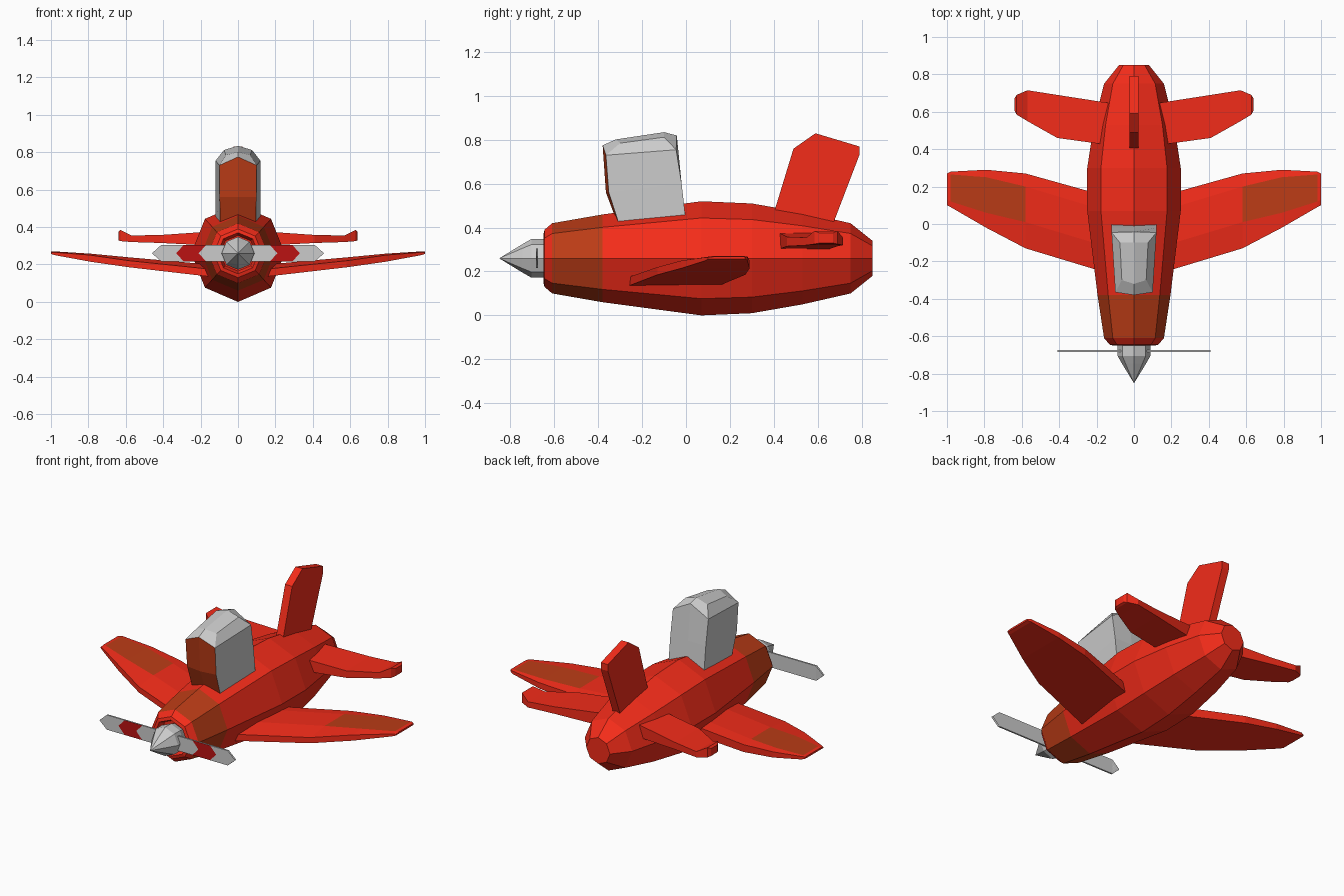
import bpy, bmesh, math

if "Cube" in bpy.data.objects:
    bpy.data.objects.remove(bpy.data.objects["Cube"])

CZ = 0.26  # height of the fuselage axis


def material(name, rgb):
    m = bpy.data.materials.new(name)
    m.diffuse_color = (*rgb, 1)
    m.use_nodes = True
    m.node_tree.nodes["Principled BSDF"].inputs["Base Color"].default_value = m.diffuse_color
    return m


red = material("red_paint", (0.9, 0.025, 0.01))
rust = material("rust_orange", (0.5, 0.045, 0.008))
dark_red = material("dark_red", (0.5, 0.006, 0.006))
grey = material("grey", (0.8, 0.8, 0.8))


def loft(name, rings, mats, pick=None, mirror=False):
    """Bridge equal-sized closed rings; pick(band, side) gives a material slot.
    Bands -1 and len(rings)-1 are the two end caps."""
    n = len(rings[0])
    verts = [p for r in rings for p in r]
    faces, slots = [], []

    def add(face, band, side):
        faces.append(face)
        slots.append(pick(band, side) if pick else 0)

    for b in range(len(rings) - 1):
        for s in range(n):
            t = (s + 1) % n
            add((b * n + s, b * n + t, (b + 1) * n + t, (b + 1) * n + s), b, s)
    for band, start in ((-1, 0), (len(rings) - 1, (len(rings) - 1) * n)):
        idx = [start + i for i in range(n)]
        h = n // 2
        add(idx[:h + 1], band, 0)
        add(idx[h:] + idx[:1], band, 1)
    me = bpy.data.meshes.new(name)
    me.from_pydata(verts, [], faces)
    for m in mats:
        me.materials.append(m)
    for p, s in zip(me.polygons, slots):
        p.material_index = s
    bm = bmesh.new()
    bm.from_mesh(me)
    bmesh.ops.recalc_face_normals(bm, faces=bm.faces)
    bm.to_mesh(me)
    bm.free()
    ob = bpy.data.objects.new(name, me)
    bpy.context.collection.objects.link(ob)
    if mirror:
        mod = ob.modifiers.new("mirror", "MIRROR")
        mod.use_mirror_merge = False
    return ob


def octagon(y, rx, rz):
    return [(rx * math.sin(i * math.pi / 4), y, CZ + rz * math.cos(i * math.pi / 4))
            for i in range(8)]


# Fuselage: octagonal body with recessed nose and a rust nose band
body = [(-0.61, 0.095, 0.095), (-0.65, 0.11, 0.11), (-0.645, 0.13, 0.13),
        (-0.61, 0.16, 0.16), (-0.38, 0.195, 0.2), (0.07, 0.25, 0.26),
        (0.30, 0.25, 0.25), (0.53, 0.215, 0.21), (0.75, 0.16, 0.16), (0.85, 0.08, 0.08)]
loft("fuselage", [octagon(*s) for s in body], [red, rust],
     lambda b, s: 1 if b == 3 else 0)

# Spinner: pointed octagonal hub
hub = [(-0.85, 0.001), (-0.745, 0.065), (-0.705, 0.088), (-0.65, 0.088), (-0.60, 0.07)]
loft("spinner", [octagon(y, r, r) for y, r in hub], [grey])

# Propeller blades: flat strip with chevron bands, red on the front only
blade = [(0.0, 0.0, 0.045), (0.17, 0.21, 0.045), (0.29, 0.33, 0.045), (0.41, 0.46, 0.045)]


def blade_ring(x_edge, x_mid, h):
    f, k = -0.684, -0.674
    return [(x_edge, f, CZ + h), (x_mid, f, CZ), (x_edge, f, CZ - h),
            (x_edge, k, CZ - h), (x_mid, k, CZ), (x_edge, k, CZ + h)]


loft("propeller_blade", [blade_ring(*s) for s in blade], [grey, dark_red],
     lambda b, s: 1 if b == 1 and s in (0, 1) else 0, mirror=True)

# Main wings: tapered sections with a rust panel on top
wing = [(0.15, -0.26, -0.12, 0.07, 0.15, 0.135, 0.175, 0.200, 0.190),
        (0.58, -0.13, 0.01, 0.20, 0.27, 0.185, 0.220, 0.238, 0.230),
        (0.79, -0.02, 0.06, 0.25, 0.29, 0.215, 0.250, 0.258, 0.250),
        (0.98, 0.09, 0.12, 0.265, 0.28, 0.250, 0.265, 0.270, 0.268),
        (1.00, 0.10, 0.13, 0.26, 0.27, 0.257, 0.264, 0.268, 0.266)]


def wing_ring(x, le, tf, tb, te, zb, zle, zt, zte):
    return [(x, le, zb), (x, le, zle), (x, tf, zt), (x, tb, zt), (x, te, zte), (x, te, zb)]


loft("wing", [wing_ring(*s) for s in wing], [red, rust],
     lambda b, s: 1 if b in (1, 2) and s == 2 else 0, mirror=True)

# Tailplanes: thin slabs with slightly raised tips
tail = [(0.12, 0.42, 0.645, 0.30, 0.378), (0.41, 0.46, 0.69, 0.315, 0.358),
        (0.57, 0.55, 0.715, 0.32, 0.355), (0.628, 0.585, 0.69, 0.325, 0.385),
        (0.64, 0.61, 0.67, 0.33, 0.375)]
loft("tailplane", [[(x, a, lo), (x, a, hi), (x, b, hi), (x, b, lo)]
                   for x, a, b, lo, hi in tail], [red], mirror=True)

# Tail fin: swept upright slab
fin = [(0.38, 0.40), (0.49, 0.76), (0.59, 0.83), (0.79, 0.77), (0.79, 0.73), (0.66, 0.39)]
loft("tail_fin", [[(x, y, z) for y, z in fin] for x in (-0.024, 0.024)], [red])

# Canopy: tall box with a rust windscreen and a bevelled ridge roof
# each level: front centre (y, z), front corner, rear corner (x, y, z), rear centre (y, z)
levels = [((-0.305, 0.40), (0.095, -0.30, 0.40), (0.12, 0.003, 0.40), (0.003, 0.40)),
          ((-0.365, 0.56), (0.098, -0.352, 0.56), (0.12, -0.02, 0.60), (-0.02, 0.60)),
          ((-0.38, 0.775), (0.10, -0.365, 0.73), (0.12, -0.045, 0.755), (-0.042, 0.82)),
          ((-0.32, 0.802), (0.065, -0.30, 0.785), (0.075, -0.10, 0.812), (-0.10, 0.835))]


def canopy_ring(fc, f, r, rc):
    return [(0, *fc), f, r, (0, *rc), (-r[0], *r[1:]), (-f[0], *f[1:])]


loft("canopy", [canopy_ring(*s) for s in levels], [grey, rust],
     lambda b, s: 1 if b in (0, 1) and s in (0, 5) else 0)
